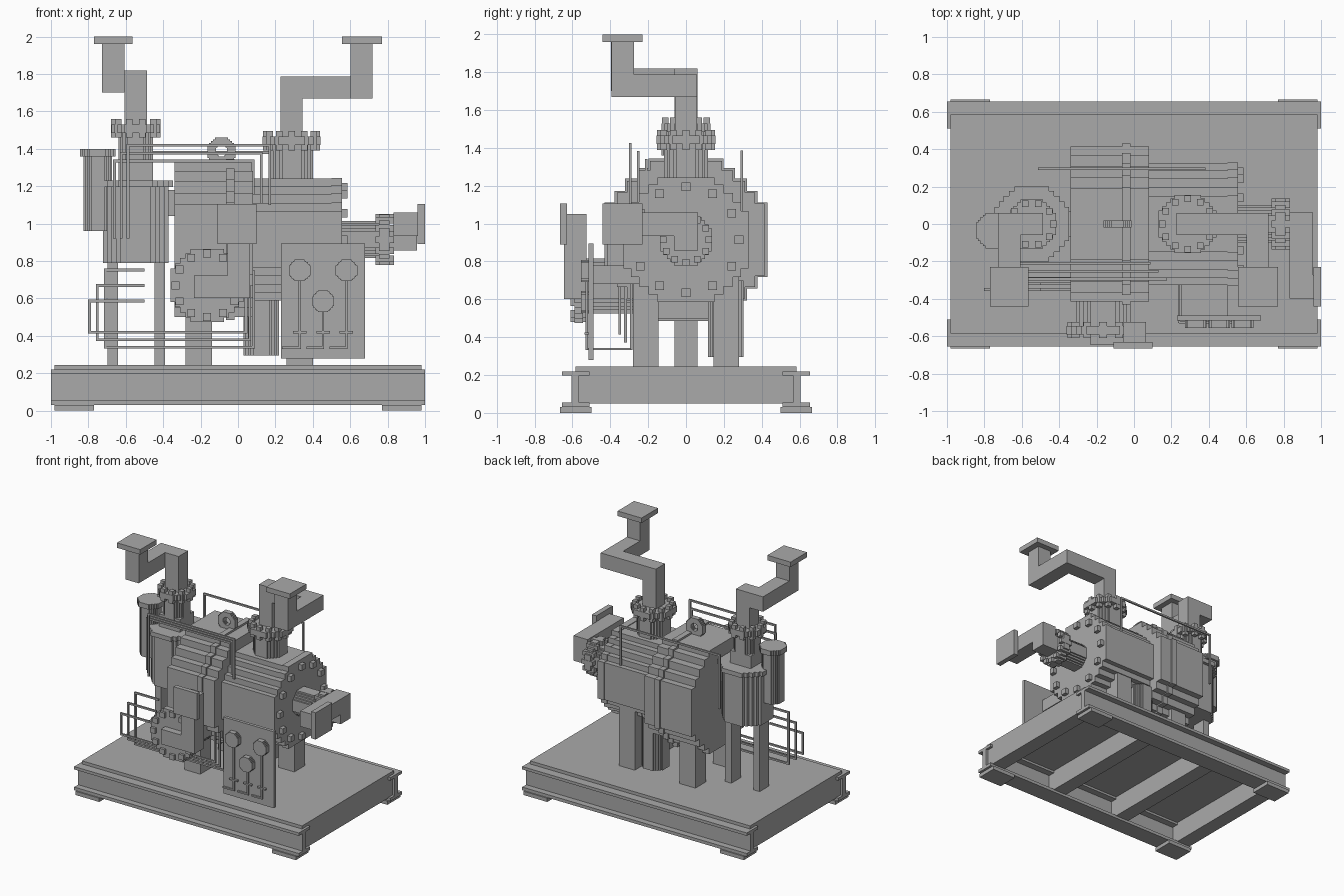
import bpy, bmesh, math
from mathutils import Vector

old = bpy.data.objects.get("Cube")
if old:
    bpy.data.objects.remove(old)

grey = bpy.data.materials.new("machine grey")
grey.use_nodes = True
grey.diffuse_color = (0.4, 0.4, 0.4, 1)
grey.node_tree.nodes["Principled BSDF"].inputs["Base Color"].default_value = (0.4, 0.4, 0.4, 1)


def finish(name, bm):
    bmesh.ops.recalc_face_normals(bm, faces=bm.faces)
    me = bpy.data.meshes.new(name)
    bm.to_mesh(me)
    bm.free()
    me.materials.append(grey)
    ob = bpy.data.objects.new(name, me)
    bpy.context.collection.objects.link(ob)
    return ob


def add_box(bm, lo, hi):
    res = bmesh.ops.create_cube(bm, size=1)
    for v in res["verts"]:
        v.co = Vector([l + (c + 0.5) * (h - l) for c, l, h in zip(v.co, lo, hi)])


def box(name, x, y, z):
    bm = bmesh.new()
    add_box(bm, (x[0], y[0], z[0]), (x[1], y[1], z[1]))
    return finish(name, bm)


def place(axis, u, v, w):
    return {"x": (w, u, v), "y": (u, w, v), "z": (u, v, w)}[axis]


# stepped quarter outline, as fractions of the radius
STEPS = [(1, .46), (.88, .6), (.75, .75), (.6, .88), (.46, 1)]


def stepped_outline(r):
    quarter = []
    for i, (a, b) in enumerate(STEPS):
        quarter.append((a * r, b * r))
        if i + 1 < len(STEPS):
            quarter.append((STEPS[i + 1][0] * r, b * r))
    pts = []
    for k in range(4):
        c, s = round(math.cos(k * math.pi / 2)), round(math.sin(k * math.pi / 2))
        pts += [(c * u - s * v, s * u + c * v) for u, v in quarter]
    return pts


def drum(name, axis, center, r, w0, w1):
    """Stepped cylinder along an axis, from w0 to w1."""
    bm = bmesh.new()
    verts = [bm.verts.new(place(axis, center[0] + u, center[1] + v, w0)) for u, v in stepped_outline(r)]
    face = bm.faces.new(verts)
    res = bmesh.ops.extrude_face_region(bm, geom=[face])
    move = Vector(place(axis, 0, 0, w1 - w0))
    for g in res["geom"]:
        if isinstance(g, bmesh.types.BMVert):
            g.co += move
    return finish(name, bm)


def bolts(name, axis, center, r, count, size, w0, w1):
    bm = bmesh.new()
    h = size / 2
    for i in range(count):
        a = 2 * math.pi * i / count
        u, v = center[0] + r * math.cos(a), center[1] + r * math.sin(a)
        add_box(bm, place(axis, u - h, v - h, w0), place(axis, u + h, v + h, w1))
    return finish(name, bm)


def duct(name, path, size):
    """Square pipe through axis-aligned path points."""
    bm = bmesh.new()
    h = size / 2
    for n, (p, q) in enumerate(zip(path, path[1:])):
        lo, hi = [], []
        for a, b in zip(p, q):
            if abs(a - b) < 1e-6:
                lo.append(a - h)
                hi.append(a + h)
            else:
                start = h if n > 0 else 0
                end = h if n + 2 < len(path) else 0
                s = 1 if b > a else -1
                a, b = a - s * start, b + s * end
                lo.append(min(a, b))
                hi.append(max(a, b))
        add_box(bm, lo, hi)
    return finish(name, bm)


# skid base
box("deck_plate", (-.98, .98), (-.585, .585), (.215, .245))
for s, side in ((-1, "front"), (1, "back")):
    def span(a, b):
        return tuple(sorted((s * a, s * b)))
    box(side + "_rail_top_flange", (-1, 1), span(.51, .655), (.197, .22))
    box(side + "_rail_web", (-1, 1), span(.565, .605), (.05, .2))
    box(side + "_rail_bottom_flange", (-1, 1), span(.51, .655), (.03, .055))
    for x in (-.875, .875):
        box(side + "_foot_pad", (x - .105, x + .105), span(.5, .665), (0, .03))
    # body saddle legs
    for x in (-.21, .33):
        box(side + "_body_leg", (x - .07, x + .07), span(.145, .28), (.245, .75))
for x in (-.92, -.31, .31, .92):
    box("cross_member", (x - .06, x + .06), (-.57, .57), (.05, .217))

# main horizontal body
AX = (0, .915)
drum("wide_body", "x", AX, .415, -.34, .08)
drum("body_band", "x", AX, .43, -.065, -.02)
drum("narrow_body", "x", AX, .325, .08, .5)
drum("end_flange", "x", AX, .33, .5, .555)
bolts("end_flange_bolts", "x", AX, .28, 12, .045, .49, .585)

# lifting eye
eye = drum("lifting_eye", "y", (-.088, 1.385), .075, -.02, .02)
cutter = drum("eye_cutter", "y", (-.088, 1.39), .03, -.1, .1)
cutter.hide_render = True
cutter.hide_viewport = True
cut = eye.modifiers.new("hole", "BOOLEAN")
cut.operation = "DIFFERENCE"
cut.object = cutter

# top nozzle on the body, with its outlet duct
N1 = (.287, 0)
drum("body_nozzle", "z", N1, .115, 1.2, 1.43)
drum("body_nozzle_flange", "z", N1, .155, 1.42, 1.465)
bolts("body_nozzle_bolts", "z", N1, .135, 12, .035, 1.39, 1.495)
duct("body_outlet_duct", [(.287, 0, 1.46), (.287, 0, 1.728), (.66, 0, 1.728),
                          (.66, -.335, 1.728), (.66, -.335, 1.97)], .118)
box("body_outlet_flange", (.557, .77), (-.44, -.23), (1.96, 2))

# end nozzle with its duct
drum("end_nozzle", "x", AX, .1, .54, .77)
drum("end_nozzle_flange", "x", AX, .135, .755, .81)
bolts("end_nozzle_bolts", "x", AX, .12, 12, .035, .735, .835)
duct("end_duct", [(.8, 0, .92), (.895, 0, .92), (.895, 0, .997),
                  (.895, -.335, .997), (.97, -.335, .997)], .125)
box("end_duct_flange", (.96, 1), (-.44, -.23), (.89, 1.105))

# front nozzle with its duct
N3 = (-.165, .67)
drum("front_nozzle", "y", N3, .145, -.55, -.15)
drum("front_nozzle_flange", "y", N3, .195, -.59, -.545)
bolts("front_nozzle_bolts", "y", N3, .17, 12, .042, -.61, -.525)
duct("front_duct", [(-.235, -.585, .662), (.005, -.585, .662), (.005, -.585, 1.05)], .12)
box("front_duct_flange", (-.11, .1), (-.665, -.63), (.89, 1.105))

# upright vessel on two legs
VC = (-.547, 0)
for x in (-.67, -.418):
    box("vessel_leg", (x - .028, x + .028), (-.06, .06), (.245, .82))
drum("vessel", "z", VC, .175, .79, 1.21)
drum("vessel_cap", "z", VC, .2, 1.195, 1.23)
box("vessel_link", (-.46, -.33), (-.07, .07), (1.04, 1.18))
box("vessel_shoulder", (-.64, -.455), (-.09, .09), (1.22, 1.33))
drum("vessel_nozzle", "z", VC, .093, 1.3, 1.49)
drum("vessel_nozzle_flange", "z", VC, .13, 1.485, 1.53)
bolts("vessel_nozzle_bolts", "z", VC, .115, 10, .035, 1.46, 1.56)
duct("vessel_outlet_duct", [(-.547, 0, 1.52), (-.547, 0, 1.76), (-.667, 0, 1.76),
                            (-.667, -.335, 1.76), (-.667, -.335, 1.97)], .12)
box("vessel_outlet_flange", (-.77, -.563), (-.44, -.23), (1.96, 2))

# side canister beside the vessel
SC = (-.75, -.035)
drum("canister", "z", SC, .077, .96, 1.37)
drum("canister_cap", "z", SC, .095, 1.36, 1.4)
box("canister_bracket", (-.755, -.6), (-.06, -.02), (1.18, 1.205))

# pump hanging below the body
drum("hanging_pump", "z", (.125, .21), .095, .295, .7)

# instrument panel with gauges and tubing
box("panel", (.23, .68), (-.515, -.49), (.28, .895))
box("panel_bracket", (.25, .5), (-.49, -.2), (.68, .78))
for x, z in ((.33, .75), (.58, .75), (.455, .585)):
    drum("gauge", "y", (x, z), .058, -.555, -.515)
    duct("gauge_tube", [(x, -.525, z), (x, -.525, .337), (x - .09, -.525, .337)], .012)
    box("gauge_valve", (x - .036, x + .036), (-.535, -.515), (.413, .425))
duct("panel_feed_tube", [(.24, -.53, .337), (.24, -.29, .337)], .012)

# three lower tube runs and three upper tube runs
for i in range(3):
    y, x, top, low = -.29 - .03 * i, -.71 - .042 * i, .752 - .083 * i, .34 + .04 * i
    end = .083 - .02 * i
    duct("lower_tube", [(-.5, y, top), (x, y, top), (x, y, low), (end, y, low), (end, y, .75)], .014)
    y, x, top = -.21 - .042 * i, -.66 + .036 * i, 1.335 + .042 * i
    end = .08 + .045 * i
    duct("upper_tube", [(x, y, .92), (x, y, top), (end, y, top), (end, y, 1.1)], .014)

# back tube run
duct("back_tube", [(-.505, .295, .95), (-.505, .295, 1.38), (.375, .295, 1.38), (.375, .295, 1.05)], .014)
